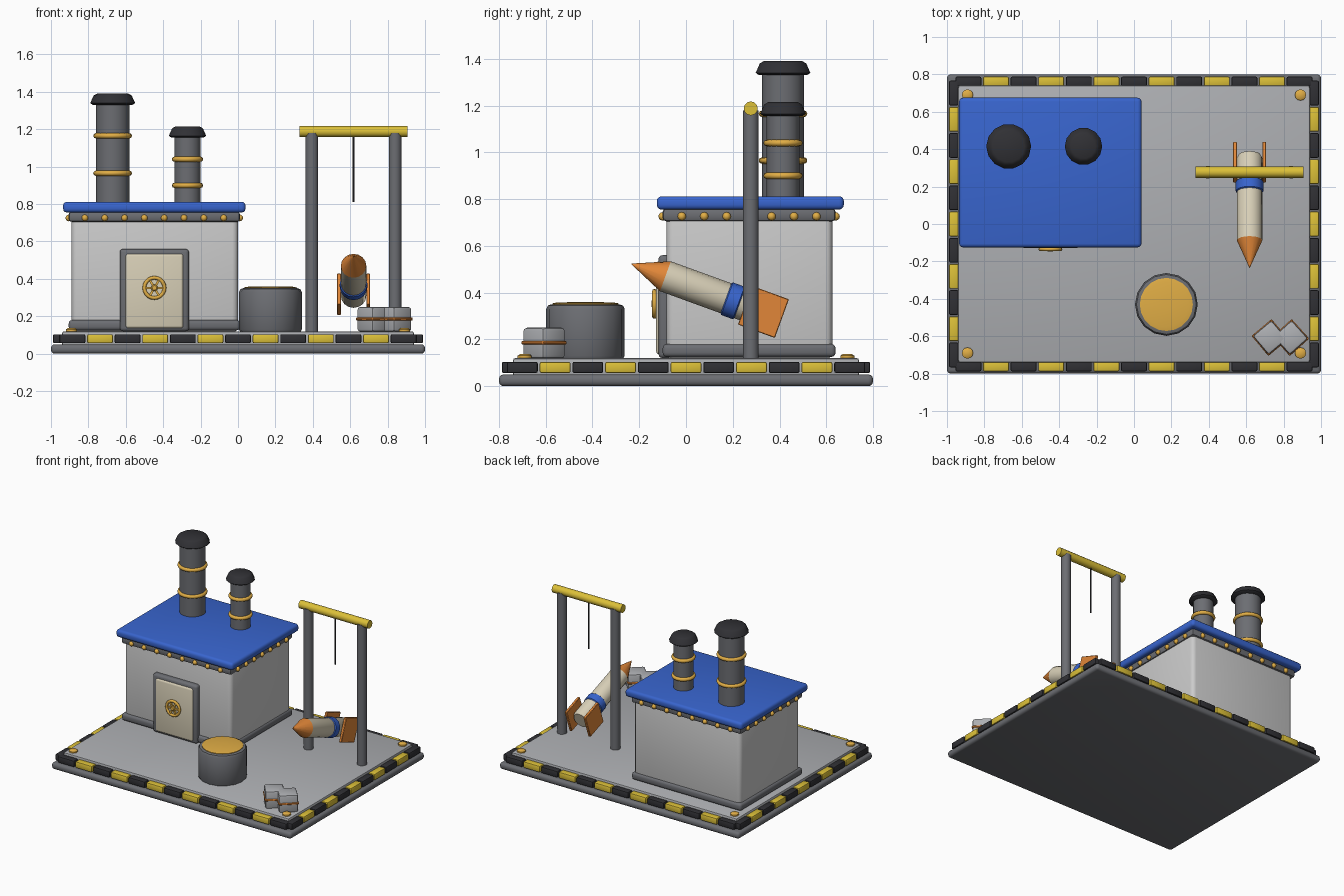
import bpy
from math import radians, pi, cos, sin
from mathutils import Matrix, Vector

if "Cube" in bpy.data.objects:
    bpy.data.objects.remove(bpy.data.objects["Cube"])

COLORS = {
    "steel": (0.15, 0.155, 0.17), "light": (0.42, 0.43, 0.45), "wall": (0.62, 0.62, 0.64),
    "black": (0.03, 0.03, 0.035), "yellow": (0.72, 0.53, 0.04), "gold": (0.75, 0.42, 0.06),
    "blue": (0.04, 0.13, 0.62), "cream": (0.68, 0.62, 0.47), "orange": (0.75, 0.24, 0.04),
}
MATS = {}
for key, rgb in COLORS.items():
    MATS[key] = bpy.data.materials.new(key)
    MATS[key].diffuse_color = (*rgb, 1)


def finish(ob, name, mat, angle=40):
    ob.name = name
    ob.data.materials.append(MATS[mat])
    bpy.ops.object.select_all(action='DESELECT')
    ob.select_set(True)
    bpy.context.view_layer.objects.active = ob
    bpy.ops.object.shade_smooth_by_angle(angle=radians(angle))
    return ob


def box(name, lo, hi, mat, bevel=0.01, segs=2, matrix=None):
    lo, hi = Vector(lo), Vector(hi)
    bpy.ops.mesh.primitive_cube_add(size=1)
    ob = bpy.context.object
    ob.data.transform(Matrix.Translation((lo + hi) / 2) @ Matrix.Diagonal((*(hi - lo), 1)))
    if bevel:
        m = ob.modifiers.new("bevel", 'BEVEL')
        m.width, m.segments = bevel, segs
        bpy.ops.object.modifier_apply(modifier="bevel")
    if matrix:
        ob.matrix_world = matrix
    return finish(ob, name, mat)


def lathe(name, profile, mat, n=16, matrix=Matrix()):
    """Spin (radius, height) points about local z and cap both ends."""
    verts, faces = [], []
    for r, z in profile:
        verts += [(r * cos(2 * pi * i / n), r * sin(2 * pi * i / n), z) for i in range(n)]
    for k in range(len(profile) - 1):
        for i in range(n):
            j = (i + 1) % n
            faces.append((k * n + i, k * n + j, k * n + n + j, k * n + n + i))
    faces.append(tuple(reversed(range(n))))
    faces.append(tuple(range(len(verts) - n, len(verts))))
    me = bpy.data.meshes.new(name)
    me.from_pydata(verts, [], faces)
    ob = bpy.data.objects.new(name, me)
    bpy.context.collection.objects.link(ob)
    ob.matrix_world = matrix
    return finish(ob, name, mat)


def ring(name, R, r, mat, matrix):
    bpy.ops.mesh.primitive_torus_add(major_radius=R, minor_radius=r,
                                     major_segments=20, minor_segments=8)
    ob = bpy.context.object
    ob.matrix_world = matrix
    return finish(ob, name, mat, 60)


def ball(name, r, loc, mat, flat=1.0):
    bpy.ops.mesh.primitive_uv_sphere_add(segments=10, ring_count=6, radius=r)
    ob = bpy.context.object
    ob.matrix_world = Matrix.Translation(loc) @ Matrix.Diagonal((1, 1, flat, 1))
    return finish(ob, name, mat, 60)


T = Matrix.Translation

# base slab and deck
box("base_slab", (-1, -0.8, 0), (1, 0.8, 0.05), "steel", 0.02, 3)
box("deck", (-0.94, -0.74, 0.04), (0.94, 0.74, 0.12), "light", 0.01)

# hazard blocks around the deck edge
for s in (-1, 1):
    for i in range(13):
        x = (i - 6) * 0.1476
        box("hazard_block", (x - 0.069, s * 0.762 - 0.026, 0.056), (x + 0.069, s * 0.762 + 0.026, 0.104),
            "yellow" if i % 2 else "black", 0.008)
    for i in range(11):
        y = (i - 5) * 0.14
        box("hazard_block", (s * 0.963 - 0.026, y - 0.066, 0.056), (s * 0.963 + 0.026, y + 0.066, 0.104),
            "yellow" if i % 2 else "black", 0.008)
    for t in (-1, 1):
        lathe("deck_bolt", [(0.03, 0.115), (0.03, 0.13), (0.02, 0.137)], "gold", 12,
              T((s * 0.89, t * 0.69, 0)))

# house
box("house_walls", (-0.89, -0.083, 0.115), (0, 0.626, 0.77), "wall", 0.03, 3)
box("house_skirt", (-0.905, -0.1, 0.125), (0.01, 0.64, 0.18), "steel", 0.018, 3)
box("house_trim", (-0.905, -0.1, 0.705), (0.01, 0.64, 0.76), "steel", 0.015)
box("roof", (-0.935, -0.125, 0.755), (0.04, 0.675, 0.812), "blue", 0.02, 3)
for i in range(8):
    x = -0.4475 + (i - 3.5) * 0.106
    for y in (-0.1, 0.64):
        ball("trim_rivet", 0.018, (x, y, 0.726), "gold")
for i in range(7):
    y = 0.27 + (i - 3) * 0.096
    for x in (-0.905, 0.01):
        ball("trim_rivet", 0.018, (x, y, 0.726), "gold")

# door with hand wheel
box("door_frame", (-0.632, -0.118, 0.12), (-0.262, -0.06, 0.56), "steel", 0.018, 3)
box("door", (-0.602, -0.128, 0.135), (-0.292, -0.07, 0.535), "cream", 0.015, 3)
wheel = T((-0.447, -0.135, 0.352)) @ Matrix.Rotation(pi / 2, 4, 'X')
ring("door_wheel", 0.054, 0.01, "gold", wheel)
lathe("wheel_hub", [(0.018, -0.012), (0.018, 0.008), (0.012, 0.013)], "gold", 12, wheel)
for k in range(3):
    box("wheel_spoke", (-0.054, -0.006, -0.006), (0.054, 0.006, 0.006), "gold", 0,
        matrix=wheel @ Matrix.Rotation(k * pi / 3, 4, 'Z'))

# chimneys: x, radius, top height, ring heights
for x, r, top, rings in ((-0.67, 0.09, 1.335, (0.965, 1.165)), (-0.27, 0.07, 1.16, (0.9, 1.04))):
    at = T((x, 0.415, 0))
    lathe("chimney", [(r, 0.79), (r, top + 0.01)], "steel", 16, at)
    lathe("chimney_cap", [(r + 0.015, top - 0.005), (r + 0.03, top + 0.005), (r + 0.012, top + 0.045),
                          (r - 0.005, top + 0.055)], "black", 14, at)
    for z in rings:
        ring("chimney_band", r, 0.014, "gold", at @ T((0, 0, z)))

# storage tank
tank = T((0.173, -0.43, 0))
lathe("tank", [(0.16, 0.115), (0.168, 0.13), (0.168, 0.33), (0.16, 0.345), (0.145, 0.35)], "steel", 16, tank)
lathe("tank_lid", [(0.142, 0.34), (0.142, 0.354), (0.12, 0.358), (0.02, 0.36)], "gold", 20, tank)

# crates
for x, a in ((0.727, 40), (0.838, 42)):
    m = T((x, -0.607, 0)) @ Matrix.Rotation(radians(a), 4, 'Z')
    box("crate", (-0.066, -0.066, 0.118), (0.066, 0.066, 0.25), "light", 0.014, 2, m)
    box("crate_band", (-0.07, -0.07, 0.178), (0.07, 0.07, 0.193), "orange", 0.004, 1, m)

# gantry
for x in (0.395, 0.84):
    lathe("gantry_post", [(0.034, 0.11), (0.034, 1.18)], "steel", 14, T((x, 0.277, 0)))
lathe("gantry_beam", [(0.03, -0.288), (0.03, 0.288)], "yellow", 12,
      T((0.618, 0.277, 1.188)) @ Matrix.Rotation(pi / 2, 4, 'Y'))
lathe("hoist_cable", [(0.006, 0.81), (0.006, 1.18)], "black", 8, T((0.618, 0.277, 0)))

# rocket, local z points to the nose
rocket = T((0.618, -0.088, 0.47)) @ Matrix.Rotation(radians(70), 4, 'X')
lathe("rocket_body", [(0.058, -0.487), (0.068, -0.47), (0.068, 0)], "cream", 16, rocket)
lathe("rocket_nose", [(0.068, 0), (0.0015, 0.155)], "orange", 16, rocket)
lathe("rocket_band", [(0.068, -0.338), (0.074, -0.333), (0.074, -0.281), (0.068, -0.276)], "blue", 16, rocket)
for s in (-1, 1):
    box("rocket_fin", (s * 0.078 - 0.01, -0.088, -0.53), (s * 0.078 + 0.01, 0.088, -0.362),
        "orange", 0.003, 1, rocket)

for m in bpy.data.materials:
    if m.users and not m.is_grease_pencil:
        m.use_nodes = True
        m.node_tree.nodes["Principled BSDF"].inputs["Base Color"].default_value = m.diffuse_color
